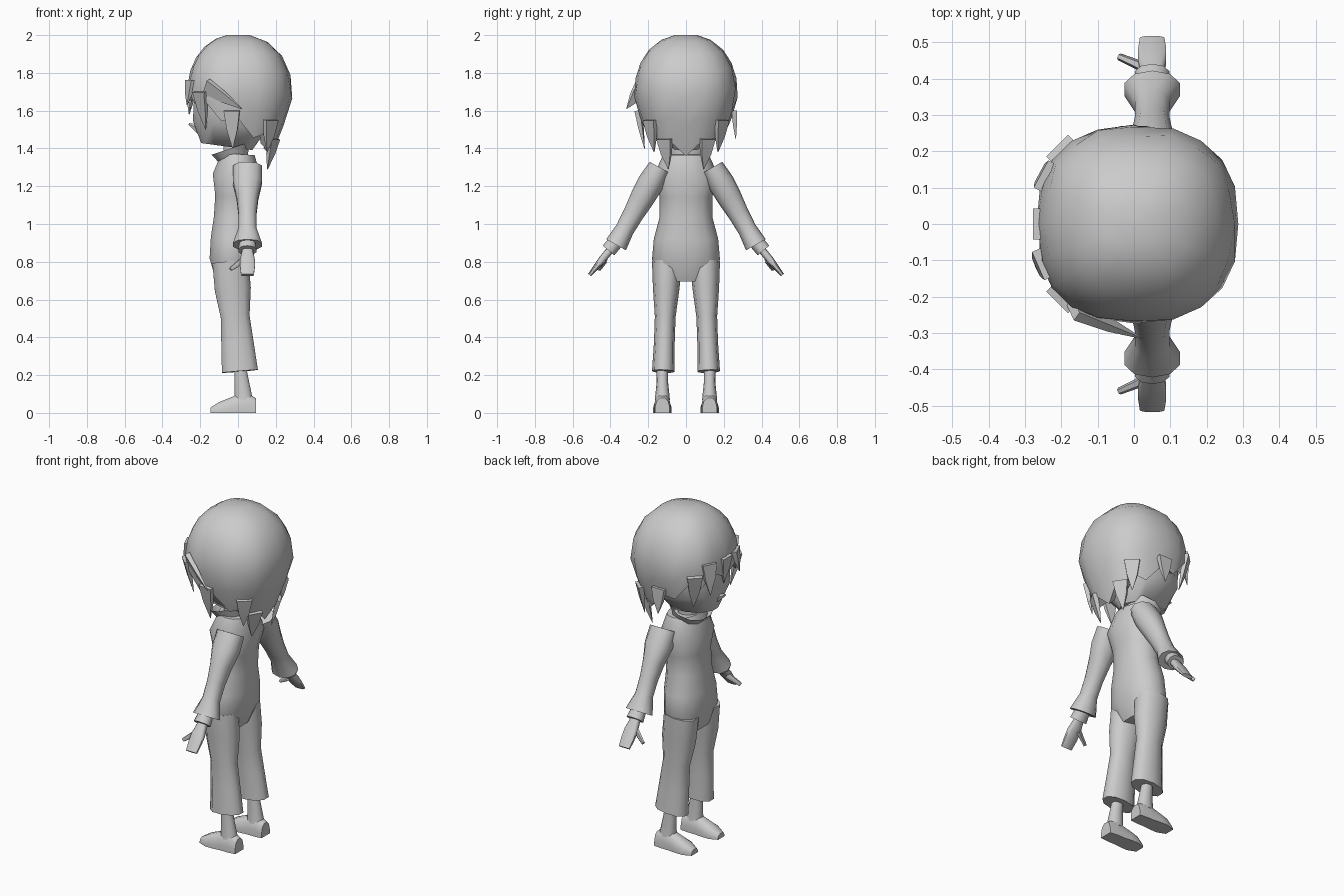
import bpy, bmesh, math
from mathutils import Vector

cube = bpy.data.objects.get("Cube")
if cube:
    bpy.data.objects.remove(cube, do_unlink=True)

colour = (.6, .6, .6, 1)
grey = bpy.data.materials.new("plain_grey")
grey.use_nodes = True
grey.diffuse_color = colour
grey.node_tree.nodes["Principled BSDF"].inputs["Base Color"].default_value = colour

X_AXIS, Z_AXIS = Vector((1, 0, 0)), Vector((0, 0, 1))


def finish(name, bm):
    """Turn the mesh into a smooth-shaded object that keeps its sharp edges."""
    bmesh.ops.recalc_face_normals(bm, faces=bm.faces)
    mesh = bpy.data.meshes.new(name)
    bm.to_mesh(mesh)
    bm.free()
    mesh.materials.append(grey)
    obj = bpy.data.objects.new(name, mesh)
    bpy.context.collection.objects.link(obj)
    bpy.ops.object.select_all(action="DESELECT")
    obj.select_set(True)
    bpy.context.view_layer.objects.active = obj
    bpy.ops.object.shade_smooth_by_angle(angle=math.radians(50))


def rounded(value, power):
    return math.copysign(abs(value) ** (2 / power), value)


def bridge(bm, rows):
    count = len(rows[0])
    for upper, lower in zip(rows, rows[1:]):
        for i in range(count):
            j = (i + 1) % count
            bm.faces.new((upper[i], upper[j], lower[j], lower[i]))


def loft(name, start, end, sections, hint=X_AXIS, sides=10, power=2.2, side=1, capped=True):
    """Evenly spaced sections from start to end; each is a pair of radii."""
    start, end = Vector(start), Vector(end)
    axis = (end - start).normalized()
    u = (hint - axis * hint.dot(axis)).normalized()
    v = axis.cross(u)
    bm = bmesh.new()
    rows = []
    for k, (ru, rv) in enumerate(sections):
        centre = start.lerp(end, k / (len(sections) - 1))
        row = []
        for i in range(sides):
            a = math.tau * (i + .5) / sides
            point = (centre + u * ru * rounded(math.cos(a), power)
                     + v * rv * rounded(math.sin(a), power))
            # Mirror to the chosen side and keep soles flat on the floor
            row.append(bm.verts.new((point.x, point.y * side, max(point.z, 0))))
        rows.append(row)
    bridge(bm, rows)
    if capped:
        bm.faces.new(rows[0])
        bm.faces.new(rows[-1])
    finish(name, bm)


# Torso, neck and flared collar
loft("torso", (-.04, 0, .7), (0, 0, 1.37),
     [(.08, .13), (.12, .18), (.12, .17), (.11, .14), (.11, .14), (.13, .17), (.09, .12)],
     sides=14)
loft("neck", (-.02, 0, 1.3), (-.02, 0, 1.5), [(.06, .06), (.06, .06)])
loft("collar", (-.02, 0, 1.34), (-.04, 0, 1.4), [(.08, .1), (.11, .13)], capped=False)

# Limbs, mirrored
for label, side in (("left", 1), ("right", -1)):
    loft(label + "_trouser_leg", (-.04, .1, .8), (.01, .12, .22),
         [(.1, .08), (.1, .07), (.08, .055), (.09, .055), (.1, .06)], side=side)
    loft(label + "_ankle", (.03, .125, .07), (.01, .125, .26),
         [(.05, .04), (.04, .03), (.03, .03)], side=side)
    loft(label + "_shoe", (.095, .125, 0), (-.145, .125, 0),
         [(.08, .04), (.11, .045), (.1, .045), (.08, .05), (.06, .05), (.03, .03)],
         hint=Z_AXIS, power=2.6, sides=12, side=side)
    loft(label + "_sleeve", (.05, .14, 1.3), (.05, .37, .89),
         [(.08, .06), (.08, .07), (.06, .065), (.05, .055), (.05, .05), (.08, .06)], side=side)
    loft(label + "_inner_cuff", (.05, .36, .92), (.05, .41, .86),
         [(.04, .04), (.05, .04)], side=side)
    loft(label + "_hand", (.05, .38, .89), (.05, .51, .73),
         [(.03, .025), (.03, .02), (.04, .02), (.04, .015), (.035, .01)],
         power=3, side=side)
    loft(label + "_thumb", (.03, .43, .81), (-.04, .46, .76),
         [(.02, .015), (.01, .01)], hint=Z_AXIS, sides=6, side=side)

# Face and small pointed nose
loft("face", (-.06, 0, 1.41), (0, 0, 1.85),
     [(.14, .09), (.2, .19), (.21, .21), (.21, .21), (.17, .15)], sides=14)
loft("nose", (-.2, 0, 1.5), (-.26, 0, 1.53), [(.03, .03), (.005, .005)],
     hint=Z_AXIS, sides=6)


# Hair: a dome above the widest level, a taper below it
def hair_point(angle, z, scale=1):
    level = z - 1.68
    if level > 0:
        spread = (1 - (level / .325) ** 2.2) ** (1 / 2.2)
    else:
        spread = 1 - (-level / .7) ** 1.2
    c, s = rounded(math.cos(angle), 2.4), rounded(math.sin(angle), 2.4)
    depth = .27 if c > 0 else .29
    return Vector((-c * depth * spread * scale, s * .275 * spread * scale, z))


def rim_height(i, angle):
    zigzag = .03 if i % 2 else -.03
    return 1.53 + .14 * math.cos(angle) + zigzag


COLUMNS, STEPS = 20, 6
bm = bmesh.new()
columns = []
for i in range(COLUMNS):
    angle = math.tau * i / COLUMNS
    rim = rim_height(i, angle)
    column = [hair_point(angle, 2 - (2 - rim) * (k / STEPS) ** 1.6) for k in range(STEPS + 1)]
    column.append(hair_point(angle, rim + .04, .7))  # tucked-in underside
    columns.append([bm.verts.new(point) for point in column])
rows = list(zip(*columns))
bridge(bm, rows)
bm.faces.new(rows[0])
finish("hair_shell", bm)


def lock(name, degrees, top, bottom, flare, sweep=0):
    """Flat tapering tuft lying on the hair; 0 degrees is the face side."""
    angle = math.radians(degrees)
    base = hair_point(angle, top)
    tip = hair_point(angle + math.radians(sweep), bottom, flare)
    tangent = Z_AXIS.cross(Vector((base.x, base.y, 0)))
    loft(name, base, tip, [(.06, .02), (.04, .015), (.002, .002)], hint=tangent,
         sides=4, power=2)


# Loose locks: fringe, temples, nape and uneven sides
lock("fringe_lock_middle", 0, 1.76, 1.6, 1)
lock("fringe_lock_right", -20, 1.76, 1.63, 1.1)
lock("fringe_lock_left", 25, 1.76, 1.58, 1.15)
lock("swept_lock", -55, 1.73, 1.61, 1.22, sweep=-37)
lock("side_lock_left", 90, 1.6, 1.45, 1.3)
lock("side_lock_right", -85, 1.6, 1.4, 1.2)
for label, side in (("left", 1), ("right", -1)):
    lock("temple_lock_" + label, side * 45, 1.7, 1.5, 1.05)
    lock("rear_lock_" + label, side * 130, 1.55, 1.38, 1.2)
    lock("nape_lock_" + label, side * 150, 1.45, 1.29, 1.2)
